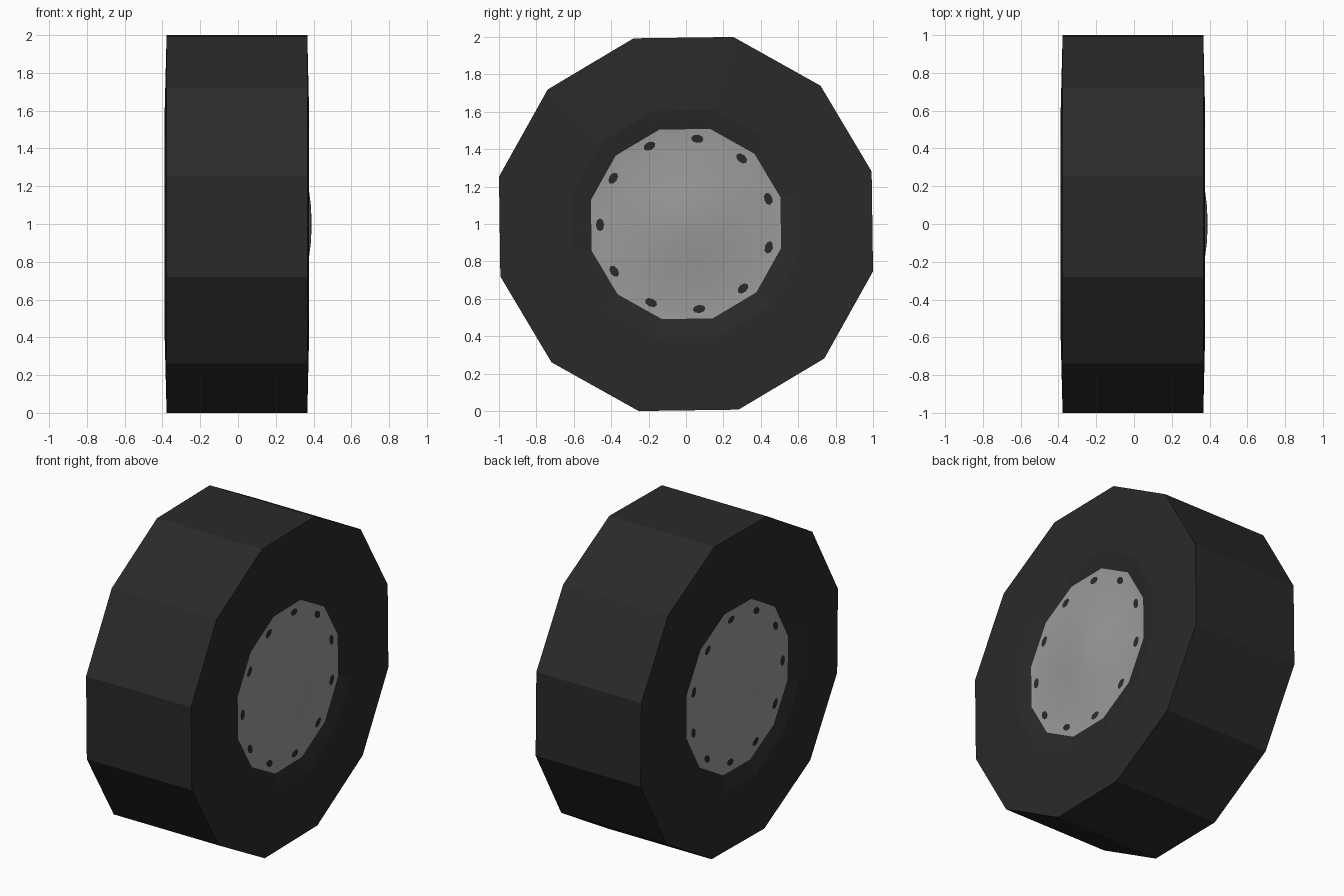
import bpy
import math

if "Cube" in bpy.data.objects:
    bpy.data.objects.remove(bpy.data.objects["Cube"])

N = 12
HUB_PROFILE = [(0.0, 0.390), (0.10, 0.386), (0.20, 0.374), (0.33, 0.360),
               (0.46, 0.353), (0.54, 0.354), (0.59, 0.361), (0.628, 0.376)]


def material(name, v):
    m = bpy.data.materials.new(name)
    m.diffuse_color = (v, v, v, 1)
    m.use_nodes = True
    m.node_tree.nodes["Principled BSDF"].inputs["Base Color"].default_value = m.diffuse_color
    return m


rubber = material("dark rubber", 0.023)
metal = material("grey metal", 0.325)


def make(name, verts, faces, mat, smooth=False):
    me = bpy.data.meshes.new(name)
    me.from_pydata(verts, [], faces)
    me.materials.append(mat)
    ob = bpy.data.objects.new(name, me)
    bpy.context.collection.objects.link(ob)
    bpy.context.view_layer.objects.active = ob
    ob.select_set(True)
    bpy.ops.object.mode_set(mode='EDIT')
    bpy.ops.mesh.select_all(action='SELECT')
    bpy.ops.mesh.normals_make_consistent(inside=False)
    bpy.ops.object.mode_set(mode='OBJECT')
    if smooth:
        bpy.ops.object.shade_smooth_by_angle(angle=math.radians(40))
    ob.select_set(False)
    return ob


def lathe(profile, offset):
    """Spin (radius, x) points about the wheel axle."""
    verts, faces = [], []
    k = len(profile)
    for i in range(N):
        a = math.radians(offset) + math.tau * i / N
        verts += [(x, r * math.cos(a), 1 + r * math.sin(a)) for r, x in profile]
    for i in range(N):
        j = (i + 1) % N
        for p in range(k - 1):
            faces.append((i * k + p, i * k + p + 1, j * k + p + 1, j * k + p))
    return verts, faces


def hub_x(r, side):
    """Height of the dish along the axle; the left rim sits slightly further out."""
    for (r0, x0), (r1, x1) in zip(HUB_PROFILE, HUB_PROFILE[1:]):
        if r <= r1:
            break
    x = x0 + (x1 - x0) * (r - r0) / (r1 - r0)
    return side * x - (0.011 * r / 0.628 if side < 0 else 0)


# Faceted tyre, closed behind the hubs
tyre = [(0.46, -0.345), (0.628, -0.388), (1.0315, -0.378),
        (1.0315, 0.367), (0.628, 0.376), (0.46, 0.34)]
v, f = lathe(tyre, 15.8)
k = len(tyre)
f += [tuple(i * k for i in range(N)), tuple(i * k + k - 1 for i in range(N))]
make("tyre", v, f, rubber)

for side, label in ((1, "right"), (-1, "left")):
    # Shallow dished hub with a raised middle, one per side
    prof = [(max(r, 0.004), hub_x(r, side)) for r, x in HUB_PROFILE]
    v, f = lathe(prof, 15.8)
    f.append(tuple(i * len(prof) for i in range(N)))
    hub = make(label + "_hub", v, f, metal, True)
    if sum(p.normal.x * p.area for p in hub.data.polygons) * side < 0:
        hub.data.flip_normals()

    # Ring of small dark hub slots that follow the dish surface
    verts, faces = [], []
    for s in range(11):
        a = math.radians(82.4) + math.tau * s / 11
        start = len(verts)
        for t in range(8):
            b = math.tau * t / 8
            r = 0.46 + 0.022 * math.cos(b)
            ang = a + 0.034 * math.sin(b) / 0.46
            local = (ang - math.radians(15.8)) % (math.tau / N) - math.pi / N
            r_eff = r * math.cos(local) / math.cos(math.pi / N)
            verts.append((hub_x(r_eff, side) + side * 0.002,
                          r * math.cos(ang), 1 + r * math.sin(ang)))
        faces.append(tuple(range(start, start + 8)))
    slots = make(label + "_hub_slots", verts, faces, rubber)
    for p in slots.data.polygons:
        if p.normal.x * side < 0:
            p.flip()
